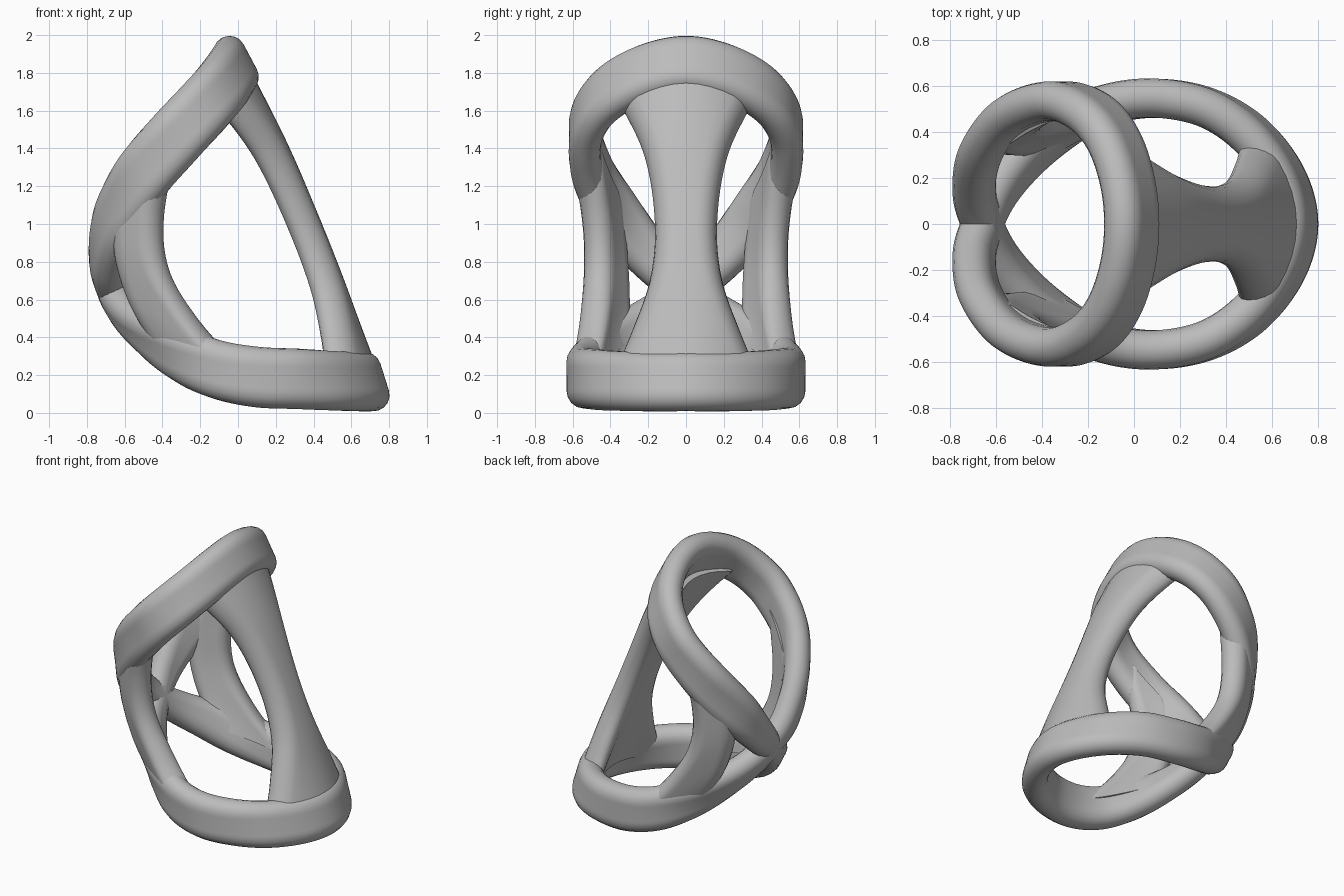
import bpy, bmesh, math
from mathutils import Vector

if "Cube" in bpy.data.objects:
    bpy.data.objects.remove(bpy.data.objects["Cube"])

grey = bpy.data.materials.new("plain_grey")
grey.use_nodes = True
grey.diffuse_color = (0.5, 0.5, 0.5, 1)
grey.node_tree.nodes["Principled BSDF"].inputs["Base Color"].default_value = (0.5, 0.5, 0.5, 1)

HALF_T = 0.085   # half the wall thickness
STEPS = 10


def catmull(p, t):
    """Point on a smooth curve through equally spaced keys."""
    i = min(int(t), len(p) - 2)
    u = t - i
    b, c = p[i], p[i + 1]
    a = p[i - 1] if i else b * 2 - c
    d = p[i + 2] if i + 2 < len(p) else c * 2 - b
    return b + ((c - a) + ((a * 2 - b * 5 + c * 4 - d) + ((b - c) * 3 + d - a) * u) * u) * u / 2


def section(half_w):
    """Capsule outline as (across, through) pairs with subdivided flats."""
    flat = half_w - HALF_T
    pts = []
    for side in (1, -1):
        for k in range(9):
            a = math.pi * k / 8 - math.pi / 2
            pts.append((side * (flat + HALF_T * math.cos(a)), side * HALF_T * math.sin(a)))
        pts += [(side * flat * (1 - k / 4), side * HALF_T) for k in range(1, 8)]
    return pts


def sweep(bm, keys, bend=0.0):
    """Sweep a band through keys of (centre, outward normal, half width[, across])."""
    centres = [Vector(k[0]) for k in keys]
    normals = [Vector(k[1]).normalized() for k in keys]
    widths = [Vector((k[2], 0, 0)) for k in keys]
    across = [Vector(k[3]).normalized() for k in keys if len(k) > 3]
    last = len(keys) - 1
    loops = []
    for s in range(last * STEPS + 1):
        t = s / STEPS
        c = catmull(centres, t)
        n = catmull(normals, t)
        if across:
            w = catmull(across, t).normalized()
            n = (n - w * n.dot(w)).normalized()
        else:
            tan = (catmull(centres, min(t + 0.02, last)) - catmull(centres, max(t - 0.02, 0))).normalized()
            n = (n - tan * n.dot(tan)).normalized()
            w = tan.cross(n)
        loops.append([bm.verts.new(c + w * a + n * (b - bend * a * a))
                      for a, b in section(catmull(widths, t).x)])
    for p, q in zip(loops, loops[1:]):
        for i in range(len(p)):
            j = (i + 1) % len(p)
            bm.faces.new((p[i], p[j], q[j], q[i]))
    bm.faces.new(loops[0][::-1])
    bm.faces.new(loops[-1])


def finish(bm, name):
    bmesh.ops.recalc_face_normals(bm, faces=bm.faces)
    mesh = bpy.data.meshes.new(name)
    bm.to_mesh(mesh)
    bm.free()
    mesh.materials.append(grey)
    ob = bpy.data.objects.new(name, mesh)
    bpy.context.collection.objects.link(ob)
    bpy.ops.object.select_all(action='DESELECT')
    ob.select_set(True)
    bpy.context.view_layer.objects.active = ob
    bpy.ops.object.shade_smooth_by_angle(angle=math.radians(35))


def ring(name, keys):
    """Half a ring, trimmed on the middle plane and mirrored across it."""
    bm = bmesh.new()
    sweep(bm, keys)
    bmesh.ops.bisect_plane(bm, geom=bm.verts[:] + bm.edges[:] + bm.faces[:],
                           plane_co=(0, 0, 0), plane_no=(0, 1, 0), clear_inner=True)
    bmesh.ops.mirror(bm, geom=bm.verts[:] + bm.edges[:] + bm.faces[:], axis='Y', merge_dist=0.0005)
    finish(bm, name)


# Upper ring, drooping and narrowing to a V at its low end
ring("upper_ring", [
    ((-0.03, -0.19, 1.81), (0.8, -0.35, 0.42), 0.16),
    ((-0.01, 0, 1.845), (0.88, 0, 0.47), 0.16),
    ((-0.03, 0.19, 1.81), (0.8, 0.35, 0.42), 0.16),
    ((-0.09, 0.365, 1.725), (0.6, 0.7, 0.3), 0.16),
    ((-0.19, 0.485, 1.61), (0.28, 0.95, 0.15), 0.16),
    ((-0.33, 0.535, 1.46), (0, 1, 0), 0.16),
    ((-0.51, 0.485, 1.25), (-0.35, 0.93, 0), 0.16),
    ((-0.65, 0.34, 1.01), (-0.75, 0.65, 0), 0.15),
    ((-0.695, 0.16, 0.79), (-0.95, 0.3, -0.1), 0.12),
    ((-0.66, 0, 0.64), (-0.94, 0, -0.33), 0.1),
    ((-0.59, -0.15, 0.5), (-0.9, -0.1, -0.4), 0.1)])

# Lower ring, rising to cross the upper one
ring("lower_ring", [
    ((0.645, -0.2, 0.165), (0.87, -0.4, 0.27), 0.16),
    ((0.695, 0, 0.165), (0.95, 0, 0.3), 0.16),
    ((0.645, 0.2, 0.165), (0.87, 0.4, 0.27), 0.16),
    ((0.51, 0.385, 0.17), (0.7, 0.7, 0.18), 0.16),
    ((0.32, 0.505, 0.18), (0.35, 0.93, 0.05), 0.16),
    ((0.1, 0.547, 0.19), (0, 1, 0), 0.16),
    ((-0.11, 0.52, 0.23), (-0.2, 0.95, -0.1), 0.155),
    ((-0.3, 0.43, 0.31), (-0.42, 0.8, -0.3), 0.15),
    ((-0.46, 0.31, 0.41), (-0.65, 0.6, -0.43), 0.135),
    ((-0.585, 0.16, 0.52), (-0.85, 0.28, -0.42), 0.115),
    ((-0.66, 0, 0.64), (-0.94, 0, -0.33), 0.1),
    ((-0.695, -0.16, 0.79), (-0.95, -0.1, -0.2), 0.1)])

# Wide hourglass strut on the long side
bm = bmesh.new()
sweep(bm, [
    ((0.01, 0, 1.74), (0.9, 0, 0.45), 0.37),
    ((0.19, 0, 1.38), (0.9, 0, 0.43), 0.22),
    ((0.345, 0, 1.02), (0.93, 0, 0.37), 0.165),
    ((0.465, 0, 0.72), (0.93, 0, 0.37), 0.19),
    ((0.565, 0, 0.45), (0.94, 0, 0.33), 0.29),
    ((0.66, 0, 0.2), (0.95, 0, 0.3), 0.41)], bend=1.0)
finish(bm, "long_strut")

# Pair of side struts whose ends turn to lie along the rings
for name, s in (("back_side_strut", 1), ("front_side_strut", -1)):
    bm = bmesh.new()
    sweep(bm, [
        ((-0.49, 0.48 * s, 1.27), (-0.4, 0.9 * s, 0), 0.22, (0.55, 0.3 * s, 0.72)),
        ((-0.53, 0.44 * s, 1.02), (-0.5, 0.85 * s, 0), 0.15, (0.85, 0.5 * s, 0.25)),
        ((-0.51, 0.425 * s, 0.78), (-0.5, 0.85 * s, 0), 0.15, (0.85, 0.5 * s, -0.1)),
        ((-0.4, 0.435 * s, 0.54), (-0.45, 0.88 * s, -0.1), 0.2, (0.86, 0.42 * s, -0.25)),
        ((-0.22, 0.465 * s, 0.29), (-0.35, 0.9 * s, -0.2), 0.28, (0.85, 0.4 * s, -0.34))], bend=0.3)
    finish(bm, name)
